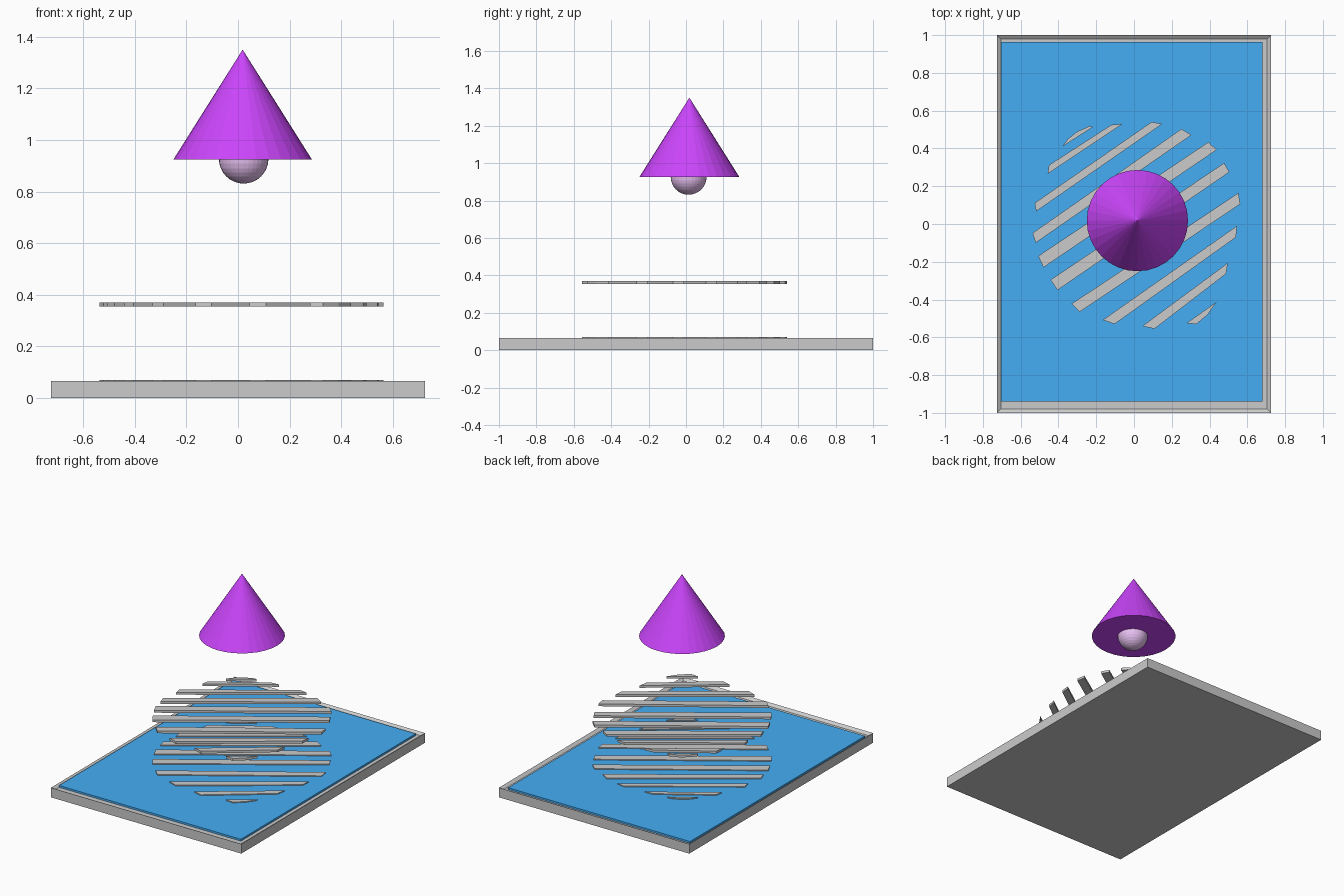
import bpy, bmesh

if "Cube" in bpy.data.objects:
    bpy.data.objects.remove(bpy.data.objects["Cube"])


def paint(obj, name, rgb):
    mat = bpy.data.materials.new(name)
    mat.diffuse_color = (*rgb, 1)
    mat.use_nodes = True
    mat.node_tree.nodes["Principled BSDF"].inputs["Base Color"].default_value = mat.diffuse_color
    obj.data.materials.append(mat)


def finish(name, bm):
    bmesh.ops.recalc_face_normals(bm, faces=bm.faces)
    mesh = bpy.data.meshes.new(name)
    bm.to_mesh(mesh)
    bm.free()
    obj = bpy.data.objects.new(name, mesh)
    bpy.context.collection.objects.link(obj)
    return obj


def prism(bm, points, z0, z1):
    low = [bm.verts.new((x, y, z0)) for x, y in points]
    high = [bm.verts.new((x, y, z1)) for x, y in points]
    bm.faces.new(low)
    top = bm.faces.new(high)
    for i in range(len(points)):
        j = (i + 1) % len(points)
        bm.faces.new((low[i], low[j], high[j], high[i]))
    return top


def rect(x0, x1, y0, y1):
    return [(x0, y0), (x1, y0), (x1, y1), (x0, y1)]


# Shallow tray with sloping inner walls
bm = bmesh.new()
top = prism(bm, rect(-0.725, 0.725, -1, 1), 0, 0.066)
bm.normal_update()
bmesh.ops.inset_region(bm, faces=[top], thickness=0.03)
bmesh.ops.translate(bm, verts=top.verts, vec=(0, 0, -0.015))
finish("tray", bm)

# Blue panel lying in the tray
bm = bmesh.new()
prism(bm, rect(-0.705, 0.68, -0.94, 0.963), 0.048, 0.064)
paint(finish("panel", bm), "blue", (0.06, 0.42, 0.91))

# Diagonal slats cut from a disc: left ends then right ends
SLATS = [
    [(-0.38, 0.41), (-0.217, 0.513), (-0.235, 0.518), (-0.30, 0.49), (-0.35, 0.45)],
    [(-0.457, 0.265), (-0.06, 0.53), (-0.12, 0.525), (-0.45, 0.312)],
    [(-0.518, 0.067), (0.15, 0.53), (0.093, 0.54), (-0.526, 0.111)],
    [(-0.521, -0.10), (0.304, 0.471), (0.251, 0.503), (-0.537, -0.048)],
    [(-0.479, -0.23), (0.437, 0.392), (0.394, 0.434), (-0.507, -0.17)],
    [(-0.405, -0.35), (0.505, 0.275), (0.477, 0.323), (-0.442, -0.296)],
    [(-0.288, -0.466), (0.563, 0.106), (0.552, 0.164), (-0.331, -0.423)],
    [(-0.103, -0.53), (0.54, -0.07), (0.545, -0.01), (-0.165, -0.508)],
    [(0.108, -0.555), (0.487, -0.264), (0.497, -0.206), (0.045, -0.54)],
    [(0.278, -0.525), (0.33, -0.53), (0.39, -0.48), (0.437, -0.413)],
]
for name, z in (("lower_slats", 0.054), ("upper_slats", 0.354)):
    bm = bmesh.new()
    for points in SLATS:
        prism(bm, points, z, z + 0.016)
    finish(name, bm)

# Cone shade
bpy.ops.mesh.primitive_cone_add(vertices=32, radius1=0.268, radius2=0, depth=0.425,
                                location=(0.018, 0.018, 1.1375))
shade = bpy.context.object
shade.name = "shade"
paint(shade, "purple", (0.6, 0.06, 0.97))

# Bulb half hidden in the shade
bpy.ops.mesh.primitive_uv_sphere_add(segments=32, ring_count=16, radius=0.096,
                                     location=(0.022, 0.014, 0.927))
bulb = bpy.context.object
bulb.name = "bulb"
paint(bulb, "lilac", (0.8, 0.53, 0.88))
